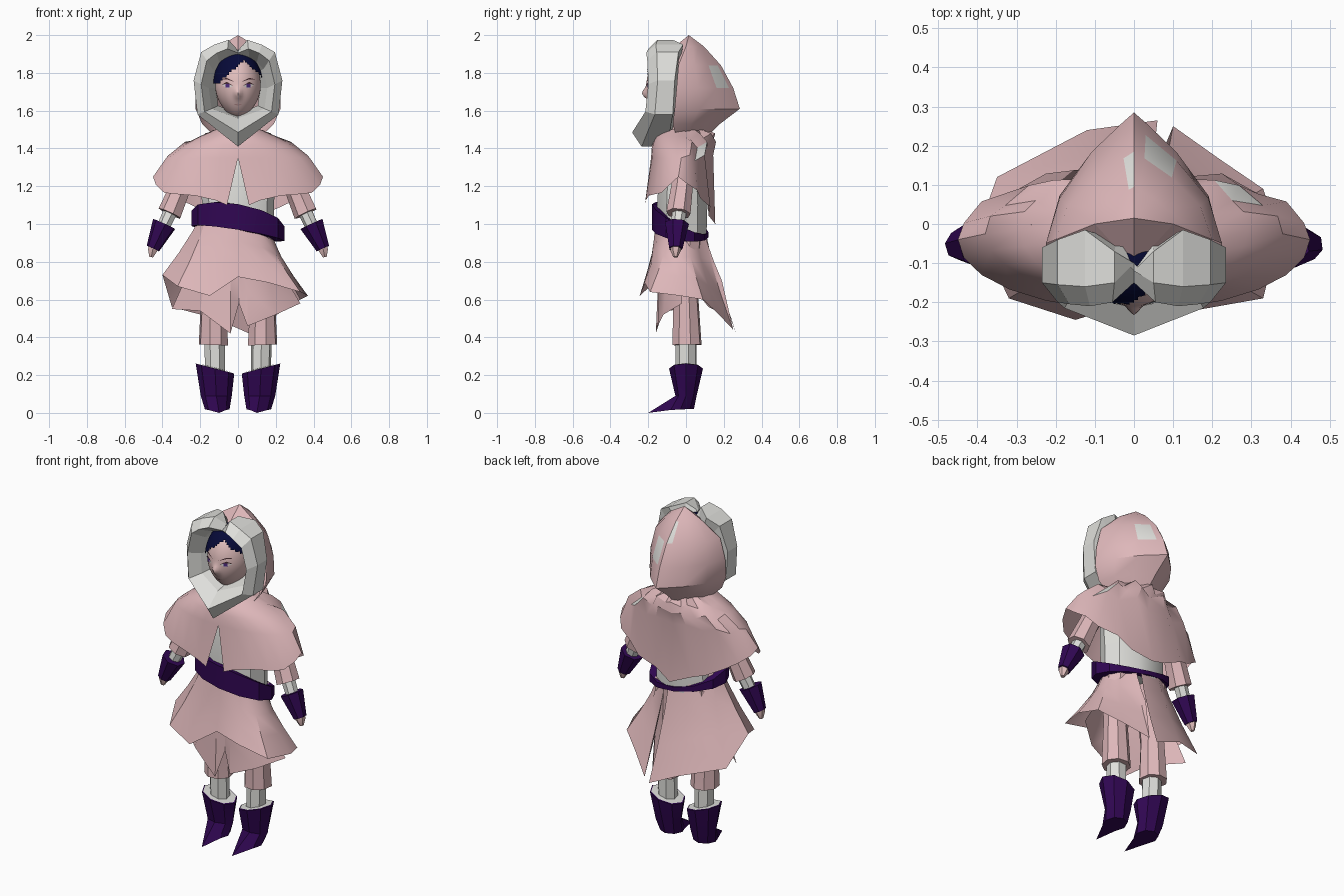
import bpy, bmesh
from math import sin, cos, pi, radians, sqrt, atan2, exp
from mathutils import Vector

cube = bpy.data.objects.get("Cube")
if cube:
    bpy.data.objects.remove(cube, do_unlink=True)


def material(name, rgb):
    m = bpy.data.materials.new(name)
    m.use_nodes = True
    m.diffuse_color = (*rgb, 1)
    m.node_tree.nodes["Principled BSDF"].inputs["Base Color"].default_value = (*rgb, 1)
    return m


PINK = material("dusty_pink", (0.73, 0.475, 0.49))
WHITE = material("warm_white", (0.74, 0.74, 0.71))
PURPLE = material("deep_purple", (0.03, 0.002, 0.085))
NAVY = material("navy_hair", (0.002, 0.003, 0.04))
SKIN = material("skin", (0.76, 0.52, 0.51))
DARK = material("lash_brown", (0.06, 0.025, 0.03))
IRIS = material("violet_iris", (0.08, 0.025, 0.22))
LIP = material("lip", (0.5, 0.29, 0.29))


def finish(name, bm, mats, angle=30):
    mesh = bpy.data.meshes.new(name)
    bm.to_mesh(mesh)
    bm.free()
    for m in mats:
        mesh.materials.append(m)
    if angle:
        mesh.shade_smooth()
        mesh.set_sharp_from_angle(angle=radians(angle))
    obj = bpy.data.objects.new(name, mesh)
    bpy.context.collection.objects.link(obj)
    return obj


def sheet(name, rows, mat, closed=False, caps=False, angle=30, patches=()):
    """Skin rows of points; faces nearest to the patch points become white."""
    bm = bmesh.new()
    grid = [[bm.verts.new(p) for p in row] for row in rows]
    n = len(rows[0])
    for a, b in zip(grid, grid[1:]):
        for i in range(n if closed else n - 1):
            j = (i + 1) % n
            bm.faces.new((a[i], a[j], b[j], b[i]))
    if caps:
        bm.faces.new(grid[0])
        bm.faces.new(grid[-1])
    bmesh.ops.remove_doubles(bm, verts=bm.verts, dist=1e-5)
    bmesh.ops.recalc_face_normals(bm, faces=bm.faces)
    for p in patches:
        near = min(bm.faces, key=lambda f: (f.calc_center_median() - Vector(p)).length)
        near.material_index = 1
    return finish(name, bm, [mat, WHITE], angle)


def oval(x, y, z, rx, ry, n=8, tilt_x=0, tilt_y=0):
    pts = []
    for i in range(n):
        dx, dy = rx * cos(2 * pi * i / n), ry * sin(2 * pi * i / n)
        pts.append((x + dx, y + dy, z + tilt_x * dx + tilt_y * dy))
    return pts


def limb(name, stops, mat, n=7):
    """Tapered tube through (x, y, z, radius) stops."""
    axis = Vector(stops[-1][:3]) - Vector(stops[0][:3])
    turn = axis.to_track_quat('Z', 'Y')
    rows = [[Vector(s[:3]) + turn @ Vector(p) for p in oval(0, 0, 0, s[3], s[3], n)]
            for s in stops]
    return sheet(name, rows, mat, closed=True, caps=True)


# Head, with the nose drawn out of the front
def head_y(x, z):
    u = (z - 1.73) / 0.175
    t = x / (0.12 * (1 - 0.3 * max(0, -u) ** 2))
    return -0.07 - 0.14 * sqrt(max(0, 1 - u * u - t * t))


def head_ball(name, mat, scale, nose=0, keep=None, angle=60):
    bm = bmesh.new()
    bmesh.ops.create_uvsphere(bm, u_segments=64, v_segments=40, radius=1)
    for v in bm.verts:
        x, y, z = v.co
        taper = 1 - 0.3 * max(0, -z) ** 2
        v.co = (0.12 * taper * scale * x, -0.07 + 0.14 * scale * y, 1.73 + 0.175 * scale * z)
        if y < 0:
            v.co.y -= nose * exp(-(v.co.x / 0.018) ** 2 - ((v.co.z - 1.69) / 0.028) ** 2)
    if keep:
        drop = [f for f in bm.faces if not keep(f.calc_center_median())]
        bmesh.ops.delete(bm, geom=drop, context='FACES')
    return finish(name, bm, [mat], angle)


def is_hair(c):
    return c.z > max(1.748, 1.865 - 0.9 * abs(c.x - 0.03))


head_ball("head", SKIN, 1, nose=0.027)
head_ball("hair", NAVY, 1.1, keep=is_hair, angle=0)
limb("neck", [(0, -0.02, 1.42, 0.06), (0, -0.04, 1.62, 0.06)], SKIN)


# Painted face details
def face_plate(name, outline, mat, lift):
    bm = bmesh.new()
    bm.faces.new([bm.verts.new((x, head_y(x, z) - lift, z)) for x, z in outline])
    bmesh.ops.recalc_face_normals(bm, faces=bm.faces)
    finish(name, bm, [mat], 0)


for side, label in ((1, "left"), (-1, "right")):
    def at(points):
        return [(side * x, z) for x, z in points]
    face_plate(label + "_eye", at([(0.028, 1.73), (0.055, 1.718), (0.084, 1.736),
                                   (0.06, 1.746)]), WHITE, 0.004)
    face_plate(label + "_iris", at([(0.046, 1.722), (0.066, 1.722), (0.066, 1.745),
                                    (0.046, 1.744)]), IRIS, 0.006)
    face_plate(label + "_lash", at([(0.026, 1.732), (0.06, 1.743), (0.088, 1.736),
                                    (0.06, 1.753)]), DARK, 0.007)
    face_plate(label + "_brow", at([(0.018, 1.752), (0.06, 1.766), (0.09, 1.766),
                                    (0.06, 1.774)]), DARK, 0.005)
face_plate("mouth", [(-0.025, 1.632), (0, 1.627), (0.025, 1.632), (0, 1.637)], LIP, 0.004)

# Hood: pointed half ovals stacked up to a peak (z, half width, front y, back y)
hood = [(1.46, 0.12, -0.05, 0.11), (1.53, 0.19, -0.07, 0.18), (1.61, 0.225, -0.06, 0.285),
        (1.72, 0.225, -0.05, 0.25), (1.84, 0.2, -0.04, 0.185), (1.94, 0.1, 0.0, 0.095),
        (2.0, 0, 0.015, 0.015)]
rows = []
for z, w, front, back in hood:
    rows.append([])
    for i in range(9):
        t = pi * i / 8
        c = cos(t)
        rows[-1].append((w * c * abs(c) ** 1.1, front + (back - front) * sin(t), z))
sheet("hood", rows, PINK, angle=35, patches=[(0.1, 0.15, 1.78), (-0.03, 0.14, 1.89)])
edge = [rows[4][0], rows[5][0], rows[6][0], rows[5][-1], rows[4][-1]]
sheet("hood_brow", [edge, [(0, -0.11, 1.9)] * 5], PINK, angle=0)

# Fur ring: inner x, z, outer x, z, front y, back y on one half
fur = [(0, 1.89, 0, 1.92, -0.15, -0.12), (0.06, 1.88, 0.05, 1.975, -0.2, -0.07),
       (0.1, 1.86, 0.125, 1.95, -0.21, -0.015), (0.135, 1.82, 0.195, 1.91, -0.205, -0.04),
       (0.155, 1.72, 0.235, 1.76, -0.2, -0.06), (0.14, 1.61, 0.215, 1.58, -0.215, -0.07),
       (0, 1.56, 0, 1.41, -0.285, -0.1)]
loop = [(1, s) for s in fur] + [(-1, s) for s in fur[-2:0:-1]]
rows = []
for side, (ix, iz, ox, oz, front, back) in loop:
    rows.append([(side * ix * 0.75, -0.04, 1.72 + (iz - 1.72) * 0.85),
                 (side * ix, (front + back) / 2, iz),
                 (side * (ix + ox) / 2, front, (iz + oz) / 2),
                 (side * ox, front + 0.05, oz), (side * ox, back, oz)])
sheet("hood_fur", rows + rows[:1], WHITE, closed=True, angle=0)

# Cape: split at the front, rumpled behind, hem height by angle from the front
HEM = [1.1, 1.15, 1.165, 1.25, 1.18, 1.09, 1.0]
cape = [(1.5, 0.12, -0.12, 0.1), (1.465, 0.2, -0.16, 0.14), (1.42, 0.29, -0.18, 0.15),
        (1.35, 0.38, -0.185, 0.135), (None, 0.45, -0.22, 0.14)]
rows = []
for r, (z, w, front, back) in enumerate(cape):
    slit = 0.13 if r == 4 else 0
    row = []
    for k in range(25):
        a = min(max(2 * pi * k / 24, slit), 2 * pi - slit)
        h = min(k, 24 - k) / 2
        hem = (HEM[int(h)] + HEM[min(6, int(h + 0.5))]) / 2
        rumple = 0.015 * (-1) ** (k + r // 2) if r and 6 < k < 18 else 0
        mid, depth = (front + back) / 2, (back - front) / 2 + rumple
        row.append((w * sin(a), mid - depth * cos(a), z + rumple if z else hem))
    rows.append(row)
sheet("cape", rows, PINK, patches=[(0.26, 0.08, 1.43)])

# Torso
sheet("torso", [oval(0, -0.02, z, rx, ry, 10) for z, rx, ry in
                ((0.93, 0.19, 0.135), (1.1, 0.19, 0.14), (1.25, 0.2, 0.13), (1.4, 0.17, 0.11),
                 (1.47, 0.08, 0.06))], WHITE, closed=True, caps=True)

# Belt, sagging to one side
rows = [[], [], [], []]
for k in range(12):
    a = 2 * pi * k / 12
    for row, size, top in zip(rows, (0.8, 1, 1, 0.8), (1, 1, 0, 0)):
        x, c = 0.245 * sin(a), cos(a)
        z = 1.03 - 0.17 * x + 0.075 * c if top else 0.95 - 0.16 * x + 0.02 * c
        row.append((x * size, -0.03 - 0.15 * size * c, z))
sheet("belt", rows + rows[:1], PURPLE, closed=True)


# Skirts: flaring from the waist oval to a ragged hem
def skirt(name, hem, waist):
    rows = []
    for t in (0, 0.3, 0.65, 1):
        row = []
        for x, y, z in hem:
            a = atan2(x, -y)
            start = Vector((waist * sin(a), -0.03 - 0.7 * waist * cos(a), 0.99 - 0.2 * x))
            p = start.lerp(Vector((x, y, z)), t ** 1.25)
            p.z = start.z + (z - start.z) * t
            row.append(p)
        rows.append(row)
    sheet(name, rows, PINK)


skirt("skirt", [(0.06, 0.265, 0.42), (-0.12, 0.24, 0.5), (-0.35, 0.12, 0.56),
                (-0.4, -0.02, 0.73), (-0.32, -0.19, 0.67), (-0.15, -0.245, 0.62),
                (0, -0.2, 0.72), (0.16, -0.22, 0.69), (0.33, -0.19, 0.64),
                (0.37, -0.03, 0.62), (0.33, 0.09, 0.6), (0.22, 0.165, 0.53),
                (0.1, 0.25, 0.44), (0.075, 0.19, 0.7)], 0.19)
skirt("underskirt", [(-0.35, 0.02, 0.55), (-0.2, -0.12, 0.54), (-0.04, -0.16, 0.42),
                     (0.005, -0.13, 0.58), (0.05, -0.15, 0.46), (0.2, -0.12, 0.52),
                     (0.33, -0.02, 0.58)], 0.16)

# Arms, legs and boots
for s, label in ((1, "left_"), (-1, "right_")):
    limb(label + "sleeve", [(s * 0.2, 0, 1.4, 0.07), (s * 0.3, -0.02, 1.2, 0.058),
                            (s * 0.36, -0.04, 1.055, 0.066)], PINK)
    limb(label + "wrist", [(s * 0.34, -0.03, 1.1, 0.04), (s * 0.41, -0.05, 0.95, 0.035)], WHITE)
    limb(label + "cuff", [(s * 0.39, -0.05, 1.0, 0.066), (s * 0.45, -0.055, 0.87, 0.037)], PURPLE)
    limb(label + "hand", [(s * 0.445, -0.055, 0.9, 0.03), (s * 0.452, -0.055, 0.86, 0.028),
                          (s * 0.46, -0.055, 0.825, 0.012)], SKIN, 6)
    limb(label + "trouser", [(s * 0.11, 0, 0.95, 0.085), (s * 0.13, 0, 0.6, 0.068),
                             (s * 0.13, 0.005, 0.36, 0.08)], PINK, 8)
    limb(label + "stocking", [(s * 0.125, 0, 0.45, 0.055), (s * 0.12, 0, 0.15, 0.055)], WHITE)
    top = (s * 0.122, 0, 0.235)
    sole = oval(s * 0.11, -0.03, 0.018, 0.065, 0.072, tilt_y=0.05)
    sole[6] = (s * 0.1, -0.2, 0)
    sheet(label + "boot", [oval(*top, 0.102, 0.09, tilt_x=s * 0.26),
                           oval(s * 0.115, 0, 0.09, 0.082, 0.056), sole],
          PURPLE, closed=True, caps=True)
    lining = [oval(*top[:2], 0.238, 0.096, 0.084, tilt_x=s * 0.26), [(s * 0.12, 0, 0.24)] * 8]
    sheet(label + "boot_lining", lining, WHITE, closed=True)
